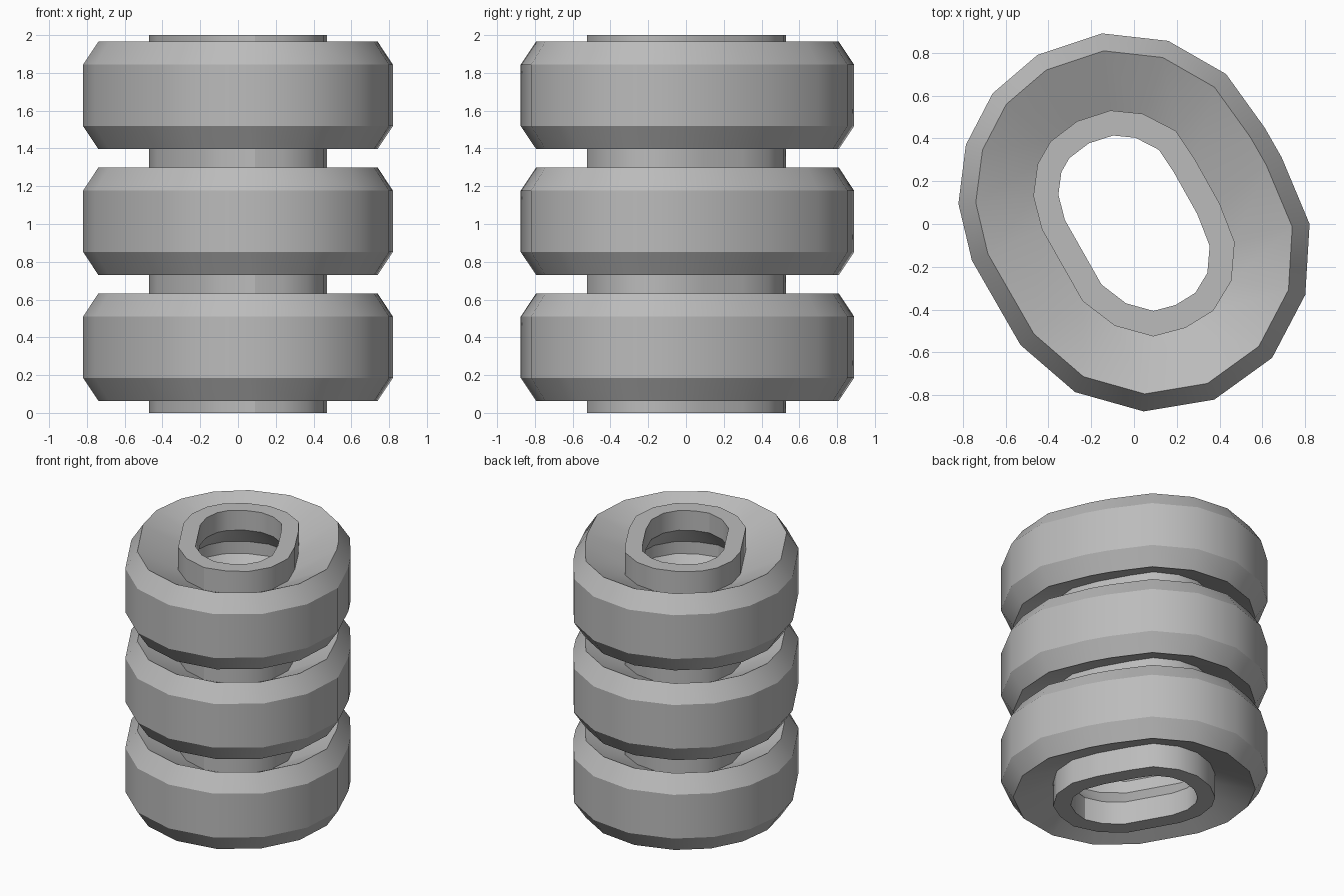
import bpy
import bmesh
from mathutils import Vector

cube = bpy.data.objects.get("Cube")
if cube:
    bpy.data.objects.remove(cube, do_unlink=True)

grey = bpy.data.materials.new("plain_grey")
grey.use_nodes = True
grey.diffuse_color = (0.5, 0.5, 0.5, 1)
grey.node_tree.nodes["Principled BSDF"].inputs["Base Color"].default_value = (0.5, 0.5, 0.5, 1)

# Lopsided outlines of the tread and of the hub collar, both clockwise
TREAD = [(-.15, .89), (.16, .855), (.43, .7), (.61, .45), (.69, .31), (.82, 0),
         (.8, -.33), (.645, -.625), (.375, -.82), (.045, -.875), (-.275, -.785),
         (-.53, -.565), (-.757, -.17), (-.82, .095), (-.785, .37), (-.66, .61), (-.45, .79)]
COLLAR = [(-.11, .53), (.04, .515), (.195, .435), (.285, .3), (.4, .095), (.47, -.085),
          (.455, -.265), (.37, -.405), (.24, -.485), (.09, -.525), (-.09, -.475),
          (-.24, -.36), (-.43, -.025), (-.47, .13), (-.45, .28), (-.39, .385), (-.265, .48)]


def inset(outline, distance):
    """Move every side of a clockwise outline inward by the distance."""
    points = [Vector(p) for p in outline]
    result = []
    for i, p in enumerate(points):
        before = (p - points[i - 1]).normalized()
        after = (points[(i + 1) % len(points)] - p).normalized()
        n1 = Vector((before.y, -before.x))
        n2 = Vector((after.y, -after.x))
        result.append(p + (n1 + n2) * distance / (1 + n1.dot(n2)))
    return result


def closed_loft(name, sections):
    """Join stacked outlines into a closed ring-shaped solid."""
    bm = bmesh.new()
    loops = [[bm.verts.new((x, y, z)) for x, y in outline] for outline, z in sections]
    for a, b in zip(loops, loops[1:] + loops[:1]):
        for i in range(len(a)):
            bm.faces.new((a[i - 1], a[i], b[i], b[i - 1]))
    bmesh.ops.recalc_face_normals(bm, faces=bm.faces)
    mesh = bpy.data.meshes.new(name)
    bm.to_mesh(mesh)
    bm.free()
    mesh.materials.append(grey)
    obj = bpy.data.objects.new(name, mesh)
    bpy.context.collection.objects.link(obj)
    bpy.ops.object.select_all(action="DESELECT")
    obj.select_set(True)
    bpy.context.view_layer.objects.active = obj
    bpy.ops.object.shade_smooth_by_angle()


rim = inset(TREAD, .08)
bore = inset(COLLAR, .115)
cavity = inset(COLLAR, .015)

# Three equal tyres, each with dished sides, raised collars and a hollow bore
PITCH = 2 / 3
for level, label in enumerate(("bottom", "middle", "top")):
    base = level * PITCH
    profile = [
        (bore, 0), (COLLAR, 0), (COLLAR, .18), (rim, .063), (TREAD, .185),
        (TREAD, .51), (rim, .633), (COLLAR, .5), (COLLAR, PITCH), (bore, PITCH),
        (bore, .52), (cavity, .39), (cavity, .3), (bore, .17),
    ]
    closed_loft(label + "_tyre", [(outline, base + z) for outline, z in profile])
